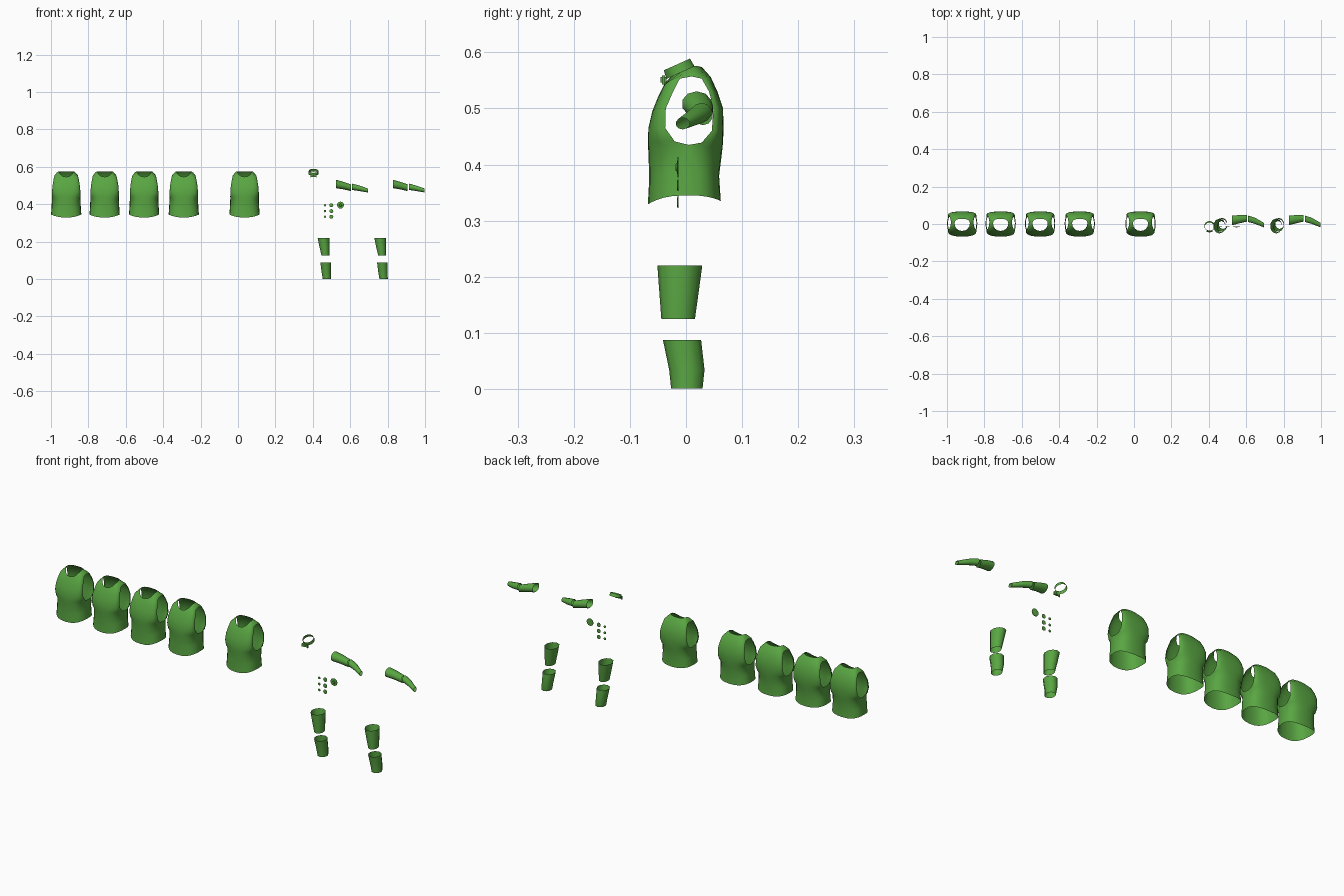
import bpy, math
from mathutils import Vector, Matrix

if "Cube" in bpy.data.objects:
    bpy.data.objects.remove(bpy.data.objects["Cube"])

green = bpy.data.materials.new("green_cloth")
green.diffuse_color = (0.10, 0.38, 0.055, 1)
green.use_nodes = True
green.node_tree.nodes["Principled BSDF"].inputs["Base Color"].default_value = green.diffuse_color


def make_mesh(name, verts, faces, angle=40):
    mesh = bpy.data.meshes.new(name)
    mesh.from_pydata(verts, [], faces)
    mesh.materials.append(green)
    import bmesh
    bm = bmesh.new()
    bm.from_mesh(mesh)
    bmesh.ops.remove_doubles(bm, verts=bm.verts, dist=0.0004)
    bmesh.ops.recalc_face_normals(bm, faces=bm.faces)
    for f in bm.faces:
        f.smooth = True
    for e in bm.edges:
        if len(e.link_faces) == 2 and e.calc_face_angle(0) > math.radians(angle):
            e.smooth = False
    bm.to_mesh(mesh)
    bm.free()
    return mesh


def place(name, mesh, loc=(0, 0, 0)):
    obj = bpy.data.objects.new(name, mesh)
    obj.location = loc
    bpy.context.collection.objects.link(obj)
    return obj


def tube(name, rings, axis, n=10):
    """Open tube through rings of (centre, radius_a, radius_b)."""
    verts, faces = [], []
    for c, ra, rb in rings:
        for i in range(n):
            t = 2 * math.pi * (i + 0.5) / n
            a, b = ra * math.cos(t), rb * math.sin(t)
            verts.append(Vector(c) + Vector((0, a, b) if axis == 'X' else (a, b, 0)))
    for k in range(len(rings) - 1):
        for i in range(n):
            j = (i + 1) % n
            faces.append((k*n + i, k*n + j, k*n + n + j, k*n + n + i))
    return make_mesh(name, verts, faces, 60)


# Vest panels: rows of (edge x, edge y, edge z, centre y, centre z)
front_rows = [(.081, .003, .345, -.068, .329), (.078, .004, .385, -.0655, .375),
              (.076, .005, .435, -.067, .42), (.0765, -.020, .441, -.068, .44),
              (.076, -.037, .465, -.067, .465), (.073, -.036, .50, -.060, .495),
              (.068, -.023, .53, -.050, .52), (.063, -.011, .553, -.042, .536)]
back_rows = [(.081, .003, .345, .062, .335), (.078, .004, .385, .059, .38),
             (.076, .005, .435, .064, .42), (.0765, .028, .439, .066, .44),
             (.076, .046, .46, .067, .465), (.073, .049, .50, .066, .50),
             (.068, .041, .53, .056, .53), (.063, .028, .553, .044, .556)]
# Top edges from shoulder edge, along the ridge, then round the neckline to the middle
front_top = [(.060, .010, .557), (.050, .008, .569), (.041, .005, .576),
             (.038, -.012, .570), (.030, -.025, .558), (.017, -.034, .549), (0, -.037, .546)]
back_top = [(.060, .010, .557), (.050, .008, .569), (.041, .005, .576),
            (.037, .016, .576), (.029, .023, .575), (.016, .027, .574), (0, .028, .574)]


def vest_mesh():
    verts, faces = [], []
    m = 6
    for rows, top in ((front_rows, front_top), (back_rows, back_top)):
        base, width = len(verts), 2 * m + 1
        for xe, ye, ze, yc, zc in rows:
            for k in range(-m, m + 1):
                t = k / m * math.pi / 2
                s, c = math.sin(t), math.cos(t)
                x = xe * math.copysign(abs(s) ** 0.8, s)
                verts.append((x, ye + (yc - ye) * max(c, 0) ** 0.75, ze + (zc - ze) * c * c))
        verts += [(-x, y, z) for x, y, z in top] + top[-2::-1]
        for r in range(len(rows)):
            for k in range(width - 1):
                a = base + r * width + k
                faces.append((a, a + 1, a + width + 1, a + width))
    return make_mesh("vest", verts, faces, 60)


vest = vest_mesh()
for i, x in enumerate((-.9185, -.713, -.502, -.29, .035)):
    place(f"vest_{i + 1}", vest, (x, 0, 0))

# Sleeves and trouser legs, each made once and repeated to the side
upper_sleeve = tube("upper_sleeve", [((.525, .019, .508), .027, .0225),
                                     ((.565, .026, .499), .023, .020),
                                     ((.604, .030, .488), .018, .018)], 'X')
lower_sleeve = tube("lower_sleeve", [((.610, .028, .493), .018, .017),
                                     ((.645, .018, .486), .0175, .015),
                                     ((.695, -.006, .473), .0125, .0105)], 'X')
thigh = tube("upper_leg", [((.457, -.011, .220), .033, .040),
                           ((.4625, -.0125, .172), .0285, .035),
                           ((.4675, -.014, .125), .022, .030)], 'Z')
shin = tube("lower_leg", [((.469, -.007, .087), .030, .034),
                          ((.472, .0015, .034), .026, .0315),
                          ((.4755, .0015, .001), .0235, .028)], 'Z')
for side, dx in (("a", 0), ("b", .303)):
    place("upper_sleeve_" + side, upper_sleeve, (dx, 0, 0))
    place("lower_sleeve_" + side, lower_sleeve, (dx, 0, 0))
    place("upper_leg_" + side, thigh, (dx, 0, 0))
    place("lower_leg_" + side, shin, (dx, 0, 0))


# Buttons: lathe profile of (radius, depth) turned about the y axis
def button(name, profile, n=12):
    verts = [(r * math.cos(2*math.pi*i/n), y, r * math.sin(2*math.pi*i/n))
             for r, y in profile for i in range(n)]
    faces = [(k*n + i, k*n + (i+1) % n, k*n + n + (i+1) % n, k*n + n + i)
             for k in range(len(profile) - 1) for i in range(n)]
    faces += [tuple(range(n)), tuple(range(len(verts) - n, len(verts)))]
    return make_mesh(name, verts, faces)


small = button("small_button", [(.0065, .001), (.0065, -.001), (.004, -.002)])
medium = button("medium_button", [(.0105, .001), (.0105, -.001), (.007, -.002)])
large = button("large_button", [(.0185, .001), (.0185, -.001), (.008, -.002), (.005, -.005)], 16)
for i, z in enumerate((.394, .363, .333)):
    place(f"small_button_{i + 1}", small, (.465, -.014, z))
    place(f"medium_button_{i + 1}", medium, (.499, -.014, z))
place("large_button", large, (.548, -.014, .395))

# Collar band, tilted down to the front
band = tube("collar_band", [((0, 0, -.008), .028, .028), ((0, 0, .008), .026, .026)], 'Z', 16)
tilt = Matrix.Rotation(math.radians(24), 4, 'X')
place("collar_band", band, (.404, -.013, .571)).rotation_euler = tilt.to_euler()

# Bow at the collar front: two flared wings and a knot
def box(name, sections):
    verts = [(x, y * d, z * h) for x, d, h in sections for y, z in ((-1, -1), (1, -1), (1, 1), (-1, 1))]
    faces = [(k*4 + i, k*4 + (i+1) % 4, k*4 + 4 + (i+1) % 4, k*4 + 4 + i)
             for k in range(len(sections) - 1) for i in range(4)]
    faces += [(0, 1, 2, 3), tuple(range(len(verts) - 4, len(verts)))]
    return make_mesh(name, verts, faces, 30)


place("bow_wings", box("bow_wings", [(-.017, .003, .008), (-.004, .002, .004),
                                     (.004, .002, .004), (.017, .003, .008)]), (.404, -.040, .551))
place("bow_knot", box("bow_knot", [(-.005, .005, .005), (.005, .005, .005)]), (.404, -.040, .551))
